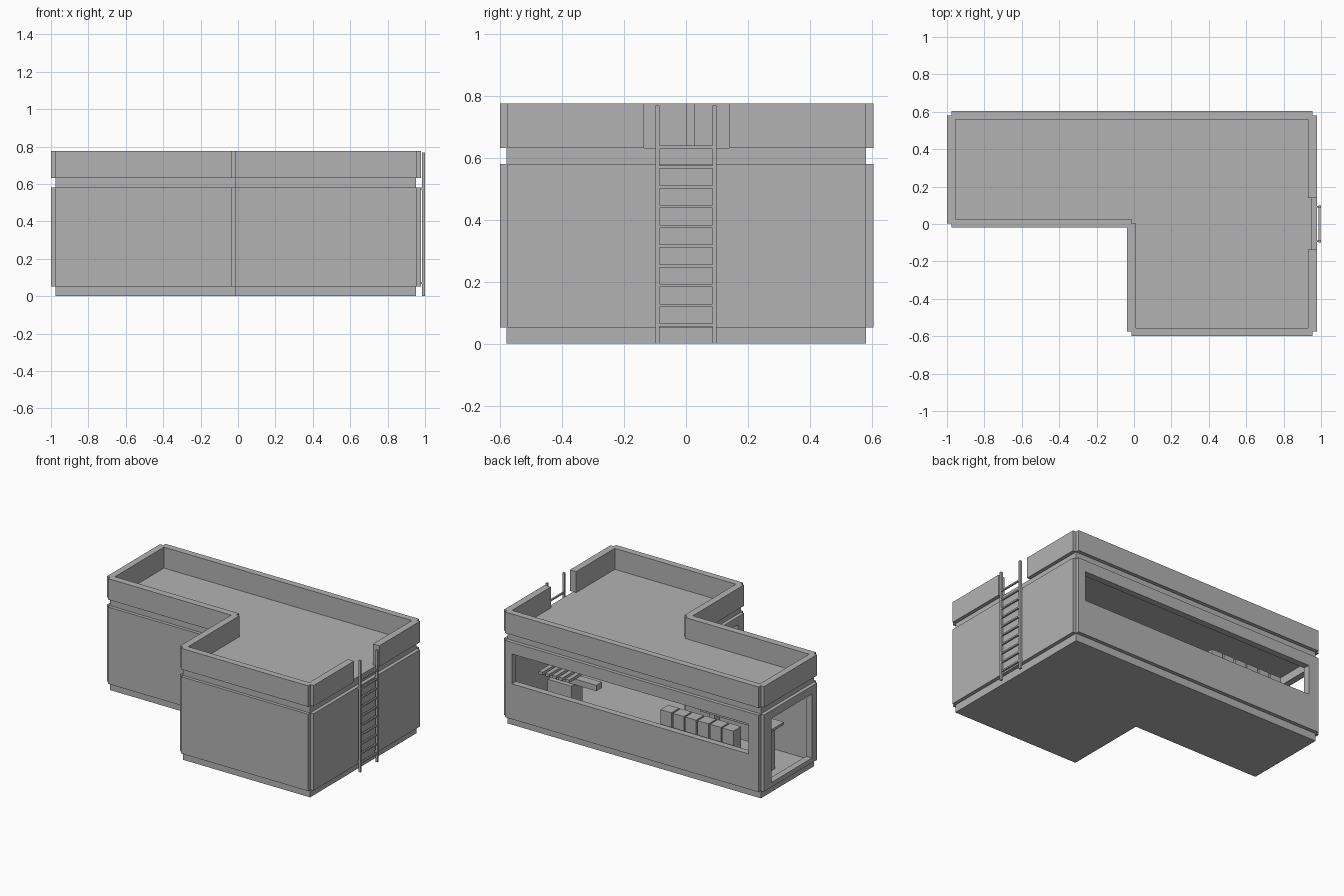
import bpy, bmesh

if "Cube" in bpy.data.objects:
    bpy.data.objects.remove(bpy.data.objects["Cube"])

grey = bpy.data.materials.new("concrete grey")
grey.diffuse_color = (0.45, 0.45, 0.45, 1)
grey.use_nodes = True
grey.node_tree.nodes["Principled BSDF"].inputs["Base Color"].default_value = grey.diffuse_color


def prism(name, outline, z0, z1):
    """Extrude a flat outline from z0 to z1."""
    bm = bmesh.new()
    face = bm.faces.new([bm.verts.new((x, y, z0)) for x, y in outline])
    ext = bmesh.ops.extrude_face_region(bm, geom=[face])
    verts = [g for g in ext["geom"] if isinstance(g, bmesh.types.BMVert)]
    bmesh.ops.translate(bm, verts=verts, vec=(0, 0, z1 - z0))
    bmesh.ops.recalc_face_normals(bm, faces=bm.faces)
    me = bpy.data.meshes.new(name)
    bm.to_mesh(me)
    bm.free()
    me.materials.append(grey)
    ob = bpy.data.objects.new(name, me)
    bpy.context.collection.objects.link(ob)
    return ob


def box(name, x0, x1, y0, y1, z0, z1):
    return prism(name, [(x0, y0), (x1, y0), (x1, y1), (x0, y1)], z0, z1)


def cut(ob, cutter):
    cutter.hide_render = True
    cutter.hide_viewport = True
    cutter.display_type = 'WIRE'
    m = ob.modifiers.new("cut", 'BOOLEAN')
    m.operation = 'DIFFERENCE'
    m.solver = 'EXACT'
    m.object = cutter


def notched(d):
    """L-shaped outline with a small square notch at each outer corner."""
    corners = [(-1, .605, 1, -1), (.978, .605, -1, -1), (.978, -.6, -1, 1),
               (-.038, -.6, 1, 1), (-.038, -.02, 0, 0), (-1, -.02, 1, 1)]
    pts = []
    for i, (x, y, sx, sy) in enumerate(corners):
        if sx == 0:
            pts.append((x, y))
            continue
        # order the notch points along the walking direction
        px, py = corners[i - 1][:2]
        a, m, b = (x, y + sy * d), (x + sx * d, y + sy * d), (x + sx * d, y)
        pts += [a, m, b] if abs(px - x) < 1e-6 else [b, m, a]
    return pts


core = [(-.975, .58), (.953, .58), (.953, -.578), (-.013, -.578),
        (-.013, .003), (-.975, .003)]
inner = [(-.955, .56), (.93, .56), (.93, -.555), (.01, -.555),
         (.01, .003), (-.013, .003), (-.013, .028), (-.955, .028)]
outer = notched(.024)

# Plinth with floor, and roof slab showing as a recessed groove
prism("plinth", core, 0, .052)
prism("roof_slab", core, .58, .631)

# Hollow wall storey with window openings
walls = prism("walls", outer, .052, .58)
cut(walls, prism("room_cutter", inner, 0, .7))
cut(walls, box("back_window_cutter", -.90, .90, .5, .7, .295, .50))
cut(walls, box("end_window_cutter", -1.1, -.9, .06, .50, .085, .525))
cut(walls, box("side_window_cutter", -.1, .05, -.51, -.09, .085, .525))

# Parapet with an opening at the ladder
parapet = prism("parapet", outer, .631, .775)
cut(parapet, prism("roof_cutter", inner, .55, .85))
cut(parapet, box("ladder_gap_cutter", .9, 1.05, -.136, .138, .55, .85))

# Ladder on the right wall
for s in (-1, 1):
    y = s * .092
    box("ladder_rail", .985, 1.0, y - .007, y + .007, 0, .768)
    for z in (.07, .575):
        box("ladder_bracket", .975, .99, y - .005, y + .005, z - .005, z + .005)
for i in range(10):
    z = .06 + i * .0637
    box("ladder_rung", .987, .998, -.087, .087, z - .005, z + .005)

# Row of cabinets under the back window
for i in range(6):
    x = -.18 - i * .094
    box("cabinet", x - .084, x, .45, .535, .052, .38)

# Long table near the end window
box("long_table_top", -.90, -.36, .22, .36, .35, .367)
for x in (-.84, -.42):
    box("long_table_leg", x - .02, x + .02, .26, .32, .052, .35)

# Side table with slatted top
box("side_table_base", .62, .80, .24, .36, .052, .26)
for i in range(5):
    x = .84 - i * .05
    box("side_table_slat", x - .03, x, .20, .40, .30, .32)
box("side_table_rail", .45, .84, .27, .33, .26, .30)
